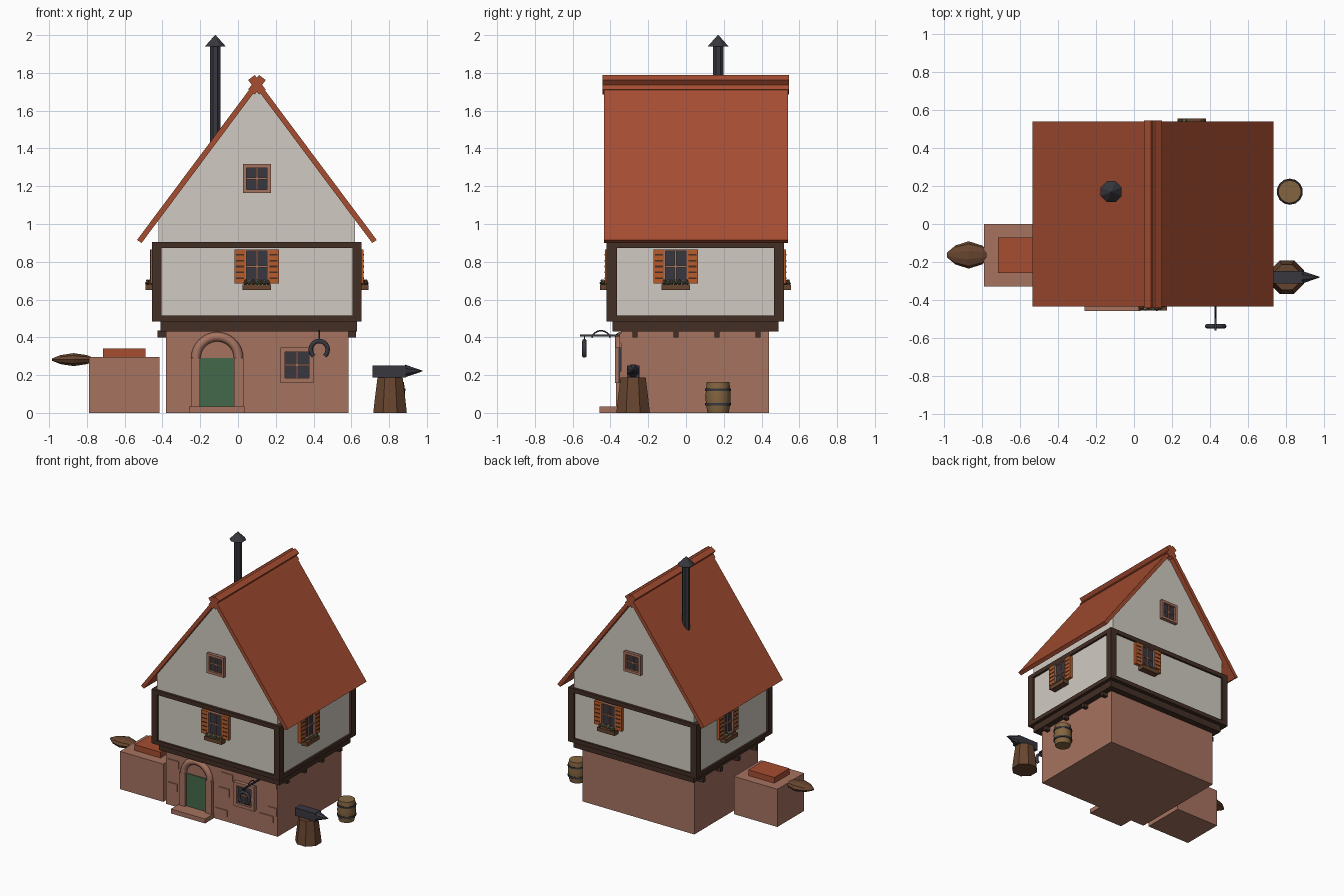
import bpy, bmesh, math, random
from mathutils import Matrix, Vector

if "Cube" in bpy.data.objects:
    bpy.data.objects.remove(bpy.data.objects["Cube"])
random.seed(4)


def material(name, r, g, b):
    def lin(c):
        c /= 255
        return c / 12.92 if c < 0.04 else ((c + 0.055) / 1.055) ** 2.4
    m = bpy.data.materials.new(name)
    colour = (lin(r), lin(g), lin(b), 1)
    m.diffuse_color = colour
    m.use_nodes = True
    m.node_tree.nodes["Principled BSDF"].inputs["Base Color"].default_value = colour
    return m


ROOF = material("roof tile", 166, 77, 49)
STONE = material("pink stone", 166, 115, 96)
PLASTER = material("plaster", 208, 202, 193)
BEAM = material("dark beam", 66, 46, 36)
SHUTTER = material("orange wood", 185, 92, 42)
IRON = material("dark iron", 55, 55, 63)
WOOD = material("brown wood", 103, 69, 47)
CASK = material("tan wood", 132, 101, 64)
GREEN = material("door green", 68, 105, 74)
PETAL = material("pale petal", 205, 195, 175)

HOME = Matrix.Identity(4)


def finish(bm, name, mat, smooth=False):
    bmesh.ops.recalc_face_normals(bm, faces=bm.faces)
    me = bpy.data.meshes.new(name)
    bm.to_mesh(me)
    bm.free()
    me.materials.append(mat)
    ob = bpy.data.objects.new(name, me)
    bpy.context.collection.objects.link(ob)
    if smooth:
        bpy.ops.object.select_all(action='DESELECT')
        ob.select_set(True)
        bpy.context.view_layer.objects.active = ob
        bpy.ops.object.shade_smooth_by_angle(angle=math.radians(50))
    return ob


def box(name, mat, x, y, z, frame=HOME):
    """Box from its (low, high) range on each axis."""
    bm = bmesh.new()
    bmesh.ops.create_cube(bm, size=1)
    for v in bm.verts:
        v.co = frame @ Vector([(r[0] + r[1]) / 2 + c * (r[1] - r[0])
                               for c, r in zip(v.co, (x, y, z))])
    return finish(bm, name, mat)


def extrude_y(name, mat, profile, y0, y1):
    """Extrude an xz outline along y."""
    bm = bmesh.new()
    face = bm.faces.new([bm.verts.new((x, y0, z)) for x, z in profile])
    out = bmesh.ops.extrude_face_region(bm, geom=[face])["geom"]
    for v in out:
        if isinstance(v, bmesh.types.BMVert):
            v.co.y = y1
    return finish(bm, name, mat)


def lathe(name, mat, profile, sides, frame, smooth=False):
    """Closed stack of rings (radius, height) around local z."""
    bm = bmesh.new()
    rings = [[bm.verts.new(frame @ Vector((r * math.cos(math.tau * (i + .5) / sides),
                                           r * math.sin(math.tau * (i + .5) / sides), h)))
              for i in range(sides)] for r, h in profile]
    for a, b in zip(rings, rings[1:]):
        for i in range(sides):
            j = (i + 1) % sides
            bm.faces.new((a[i], a[j], b[j], b[i]))
    bm.faces.new(rings[0])
    bm.faces.new(rings[-1])
    return finish(bm, name, mat, smooth)


def arc(name, mat, centre, radius, thick, start, end, side=False, steps=16):
    """Round bar bent along an arc, in the xz plane or the yz plane."""
    cu = bpy.data.curves.new(name, 'CURVE')
    cu.dimensions = '3D'
    cu.bevel_depth = thick
    cu.bevel_resolution = 2
    cu.use_fill_caps = True
    sp = cu.splines.new('POLY')
    sp.points.add(steps)
    for i, p in enumerate(sp.points):
        t = math.radians(start + (end - start) * i / steps)
        u, w = radius * math.cos(t), radius * math.sin(t)
        offset = Vector((0, u, w)) if side else Vector((u, 0, w))
        p.co = (*(Vector(centre) + offset), 1)
    ob = bpy.data.objects.new(name, cu)
    bpy.context.collection.objects.link(ob)
    bpy.ops.object.select_all(action='DESELECT')
    ob.select_set(True)
    bpy.context.view_layer.objects.active = ob
    bpy.ops.object.convert(target='MESH')
    ob = bpy.context.view_layer.objects.active
    ob.data.materials.clear()
    ob.data.materials.append(mat)
    bpy.ops.object.shade_smooth_by_angle(angle=math.radians(60))


def on_wall(x, y, z, turn=0):
    """Local frame on a wall: x along it, -y outward."""
    return Matrix.Translation((x, y, z)) @ Matrix.Rotation(math.radians(turn), 4, 'Z')


def casement(name, f, w, h, edge):
    """Framed window with a cross of glazing bars, centred on the frame."""
    box(name + "_glass", IRON, (-w, w), (-.008, .01), (-h, h), f)
    for s in (-1, 1):
        box(name + "_jamb", STONE, sorted((s * w, s * (w - edge))), (-.025, .01), (-h, h), f)
        box(name + "_rail", STONE, (-w, w), (-.025, .01), sorted((s * h, s * (h - edge))), f)
    box(name + "_mullion", STONE, (-.005, .005), (-.016, .01), (-h, h), f)
    box(name + "_transom", STONE, (-w, w), (-.016, .01), (-.005, .005), f)


def shuttered_window(name, f):
    casement(name, f, .062, .09, .008)
    for s in (-1, 1):
        box(name + "_shutter", SHUTTER, sorted((s * .06, s * .118)), (-.024, .005), (-.09, .09), f)
        for i in range(5):
            z = -.062 + i * .031
            box(name + "_slat_gap", BEAM, sorted((s * .068, s * .11)), (-.026, -.02), (z - .004, z + .004), f)
    box(name + "_planter", WOOD, (-.075, .075), (-.05, 0), (-.125, -.095), f)
    for i in range(7):
        x = -.06 + i * .02
        top = Matrix.Translation((x, -.03 + random.uniform(-.012, .012), -.088))
        lathe(name + "_leaf", GREEN if i % 2 else WOOD, ((.004, -.012), (.013, 0), (.004, .012)), 6, f @ top)
        lathe(name + "_flower", PETAL if i % 2 else CASK, ((.003, .008), (.008, .014), (.003, .02)), 6, f @ top)


# Ground floor with raised stones
box("ground_floor", STONE, (-.38, .585), (-.345, .44), (0, .435))
for x, z, w, h in ((.05, .04, .1, .05), (.08, .2, .09, .06), (.43, .1, .12, .05), (.5, .16, .08, .06),
                   (.45, .37, .13, .05), (-.36, .12, .08, .06), (-.36, .3, .09, .06), (.1, .33, .1, .05)):
    box("raised_stone", STONE, (x, x + w), (-.352, -.34), (z, z + h))
casement("ground_window", on_wall(.312, -.35, .253), .088, .094, .025)

# Doorway
box("door", GREEN, (-.2, -.02), (-.352, -.34), (.035, .29))
for x in (-.25, -.02):
    box("door_pillar", STONE, (x, x + .05), (-.37, -.34), (.035, .29))
arc("door_arch", STONE, (-.11, -.35, .29), .113, .025, 0, 180)
box("door_step", STONE, (-.26, .035), (-.457, -.34), (0, .035))

# Floor beams and joists
box("floor_beam", BEAM, (-.41, .63), (-.39, .49), (.43, .49))
for i in range(4):
    y = -.27 + i * .217
    box("joist", BEAM, (-.425, .625), (y - .014, y + .014), (.4, .435))

# Upper storey: plaster with a timber frame
box("upper_wall", PLASTER, (-.44, .64), (-.405, .505), (.487, .9))
for x in ((-.455, -.405), (.605, .655)):
    for y in ((-.42, -.366), (.466, .52)):
        box("corner_post", BEAM, x, y, (.485, .905))
for name, z in (("sill_beam", (.483, .515)), ("top_beam", (.873, .906))):
    for y in ((-.42, -.38), (.48, .52)):
        box(name, BEAM, (-.455, .655), y, z)
    for x in ((-.455, -.415), (.615, .655)):
        box(name, BEAM, x, (-.42, .52), z)
shuttered_window("front_window", on_wall(.1, -.405, .775))
shuttered_window("right_window", on_wall(.64, -.055, .775, 90))
shuttered_window("back_window", on_wall(.305, .505, .775, 180))
shuttered_window("left_window", on_wall(-.44, .13, .775, -90))

# Gable and roof
extrude_y("gable_wall", PLASTER, ((-.42, .9), (.62, .9), (.62, 1.03), (.1, 1.725), (-.42, 1.03)), -.4, .5)
casement("front_gable_window", on_wall(.1, -.4, 1.24), .074, .077, .02)
casement("back_gable_window", on_wall(.1, .5, 1.24, 180), .074, .077, .02)
extrude_y("roof", ROOF, ((-.535, .915), (-.51, .9), (.1, 1.717), (.71, .9), (.735, .915), (.1, 1.765)), -.435, .54)
for s in (-1, 1):
    ridge = Matrix.Translation((.1, 0, 1.737)) @ Matrix.Rotation(s * math.radians(53), 4, 'Y')
    box("ridge_cap", ROOF, (-.048, .048), (-.442, .546), (-.022, .022), ridge)

# Chimney pipe
pipe = Matrix.Translation((-.12, .17, 0))
lathe("chimney_pipe", IRON, ((.03, 1.38), (.03, 1.95)), 8, pipe)
lathe("chimney_cap", IRON, ((.06, 1.94), (.002, 2.0)), 8, pipe)

# Forge with hot bed and bellows
box("forge", STONE, (-.79, -.415), (-.33, 0), (0, .295))
box("forge_bed", ROOF, (-.715, -.49), (-.257, -.07), (.29, .34))
bellows = Matrix.Translation((-.87, -.163, .282)) @ Matrix.Diagonal((1, 1, .5, 1)) @ Matrix.Rotation(math.pi / 2, 4, 'Y')
lathe("bellows", WOOD, ((.012, -.115), (.05, -.07), (.072, 0), (.05, .07), (.012, .115)), 10, bellows)

# Anvil on a stump
lathe("stump", WOOD, ((.096, 0), (.088, .07), (.072, .188)), 8, Matrix.Translation((.805, -.28, 0)))
box("anvil", IRON, (.712, .89), (-.313, -.247), (.187, .25))
horn = Matrix.Translation((.885, -.28, .222)) @ Matrix.Rotation(math.pi / 2, 4, 'Y')
lathe("anvil_horn", IRON, ((.036, 0), (.002, .092)), 8, horn)

# Barrel
cask = Matrix.Translation((.82, .17, 0))
lathe("barrel", CASK, ((.056, 0), (.064, .045), (.067, .082), (.064, .125), (.06, .163)), 14, cask, True)
for z in (.045, .122):
    lathe("barrel_hoop", IRON, ((.069, z - .007), (.069, z + .007)), 14, cask, True)

# Hanging horseshoe sign
box("sign_bar", IRON, (.425, .435), (-.56, -.34), (.404, .414))
arc("sign_brace", IRON, (.43, -.45, .385), .05, .004, 15, 165, True)
box("sign_link", IRON, (.427, .433), (-.541, -.535), (.375, .408))
arc("horseshoe", IRON, (.43, -.538, .335), .045, .012, -50, 230)
